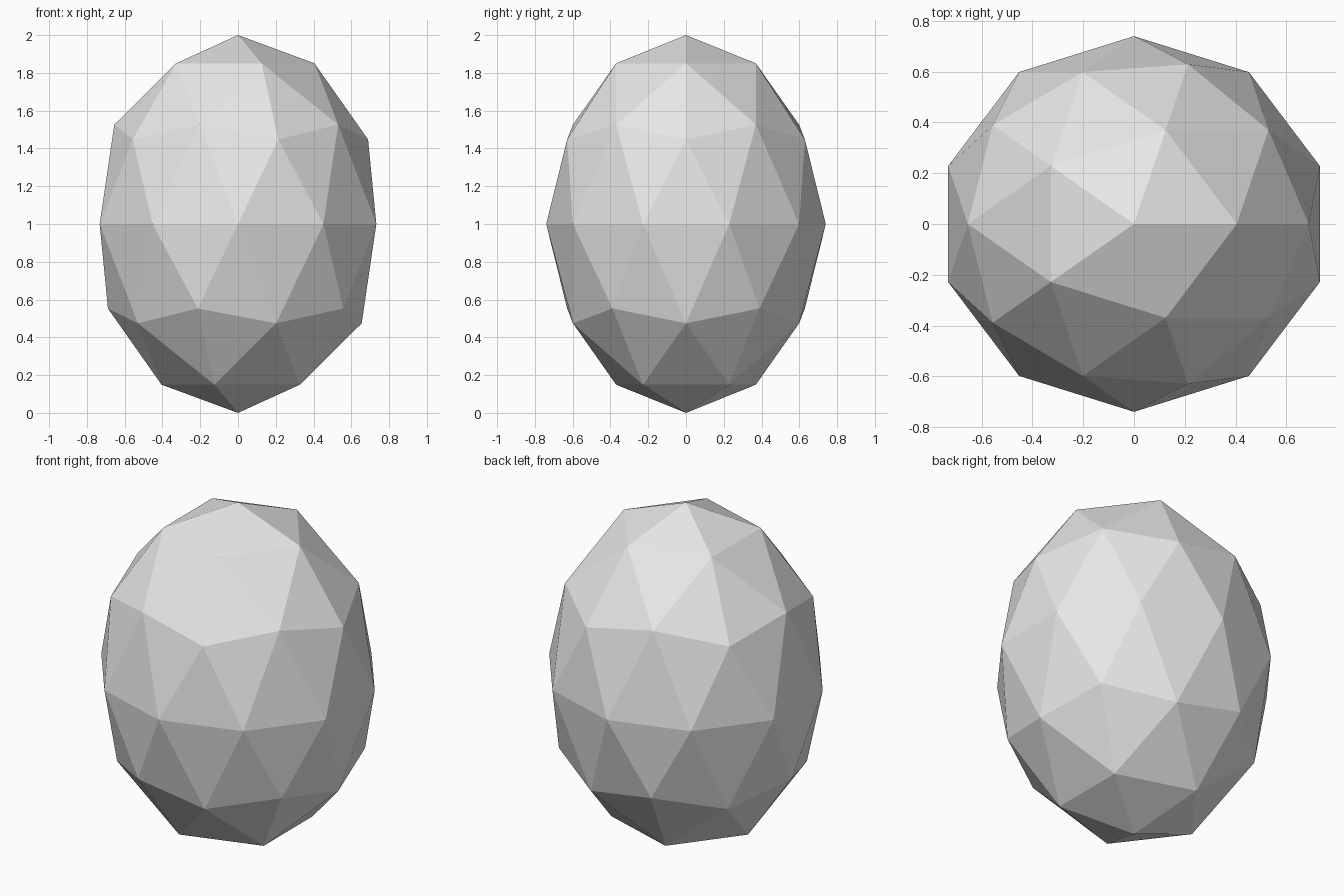
import bpy

# Remove the default cube
cube = bpy.data.objects.get("Cube")
if cube:
    bpy.data.objects.remove(cube, do_unlink=True)

# Single grey material
grey = bpy.data.materials.new("light_grey")
grey.use_nodes = True
colour = (0.8, 0.8, 0.8, 1.0)
grey.diffuse_color = colour
for node in grey.node_tree.nodes:
    if node.type == "BSDF_PRINCIPLED":
        node.inputs["Base Color"].default_value = colour

# Faceted egg-shaped body: a low-poly icosphere, narrower in x and y
bpy.ops.mesh.primitive_ico_sphere_add(subdivisions=2, radius=1.0, location=(0, 0, 1))
body = bpy.context.object
body.name = "faceted_stone"
body.scale = (0.77, 0.74, 1.0)
bpy.ops.object.transform_apply(location=False, rotation=False, scale=True)
bpy.ops.object.shade_flat()
body.data.materials.append(grey)
